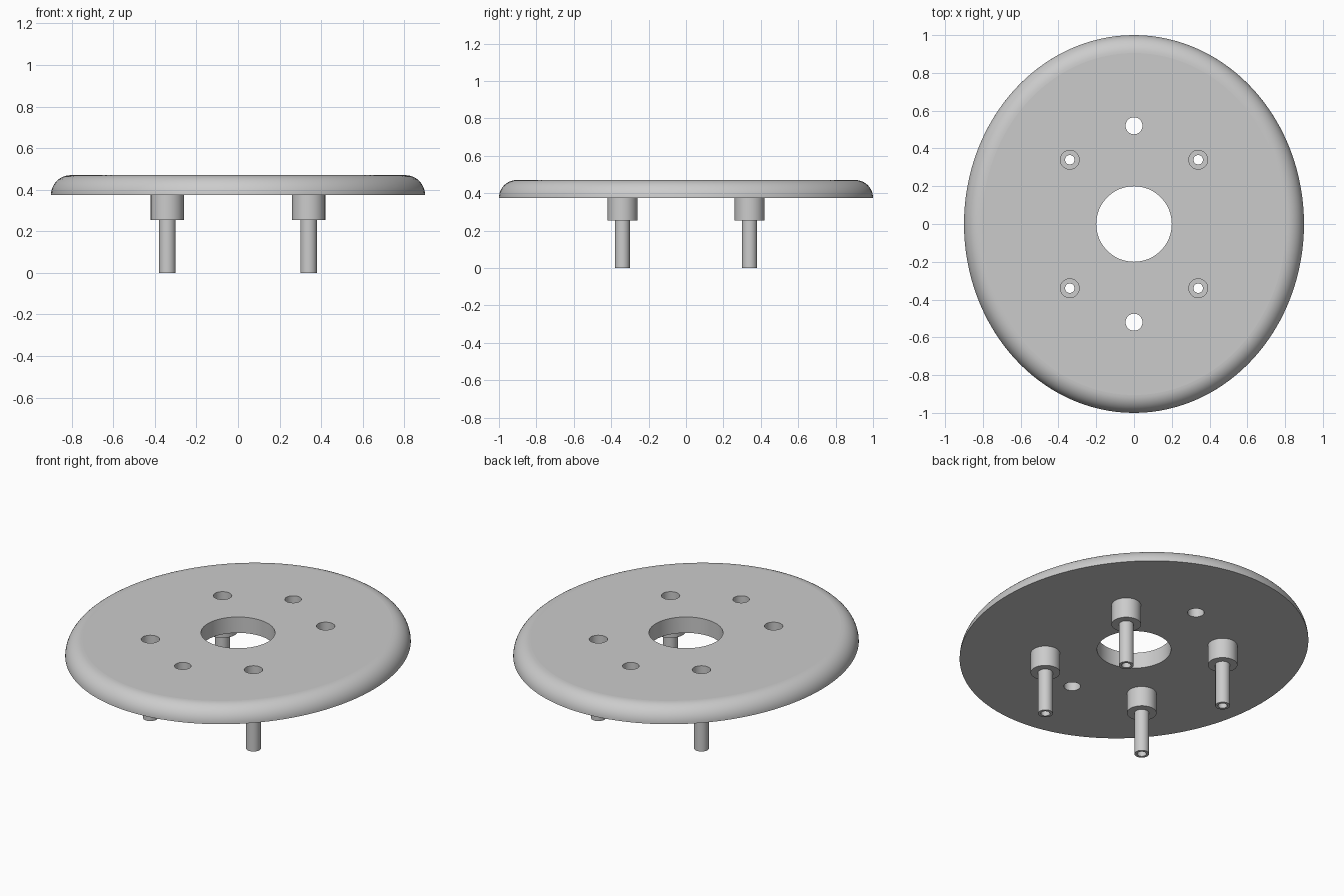
import bpy, bmesh, math

cube = bpy.data.objects.get("Cube")
if cube:
    bpy.data.objects.remove(cube, do_unlink=True)

PLATE_BOTTOM, PLATE_TOP = 0.375, 0.47
HALF_X, HALF_Y = 0.9, 1.0
POST = 0.34        # post offset from the centre on both axes
COUNTERBORE = 0.05

grey = bpy.data.materials.new("plain_grey")
grey.use_nodes = True
colour = (0.6, 0.6, 0.6, 1)
grey.diffuse_color = colour
grey.node_tree.nodes["Principled BSDF"].inputs["Base Color"].default_value = colour


def stack_rings(bm, rings, segments, caps=True):
    """Join elliptical rings (half x, half y, z), with optional end caps."""
    loops = []
    for rx, ry, z in rings:
        angles = [2 * math.pi * i / segments for i in range(segments)]
        loops.append([bm.verts.new((rx * math.cos(a), ry * math.sin(a), z)) for a in angles])
    for low, high in zip(loops, loops[1:]):
        for i in range(segments):
            j = (i + 1) % segments
            bm.faces.new((low[i], low[j], high[j], high[i]))
    if caps:
        bm.faces.new(loops[0][::-1])
        bm.faces.new(loops[-1])
    return [v for loop in loops for v in loop]


def make_object(name, bm):
    mesh = bpy.data.meshes.new(name)
    bm.to_mesh(mesh)
    bm.free()
    obj = bpy.data.objects.new(name, mesh)
    bpy.context.collection.objects.link(obj)
    mesh.materials.append(grey)
    return obj


def select(obj):
    bpy.ops.object.select_all(action='DESELECT')
    obj.select_set(True)
    bpy.context.view_layer.objects.active = obj


def smooth(obj):
    select(obj)
    bpy.ops.object.shade_smooth_by_angle(angle=math.radians(35))
    # keep the level faces truly flat
    for face in obj.data.polygons:
        if abs(face.normal.z) > 0.9999:
            face.use_smooth = False


# Oval plate with a quarter-round upper rim
bm = bmesh.new()
radius = PLATE_TOP - PLATE_BOTTOM
steps = 12
rim = []
for i in range(steps + 1):
    a = math.pi / 2 * i / steps
    inset = radius * (1 - math.cos(a))
    rim.append((HALF_X - inset, HALF_Y - inset, PLATE_BOTTOM + radius * math.sin(a)))
stack_rings(bm, rim, 128)
plate = make_object("oval_plate", bm)

# Through holes: centre opening, two plain holes, four screw holes
posts = [(sx * POST, sy * POST) for sx in (-1, 1) for sy in (-1, 1)]
holes = [(0, 0, 0.2), (0, 0.52, 0.045), (0, -0.52, 0.045)]
holes += [(x, y, COUNTERBORE) for x, y in posts]
bm = bmesh.new()
for x, y, r in holes:
    verts = stack_rings(bm, [(r, r, 0.3), (r, r, 0.6)], 64 if r > 0.1 else 32)
    bmesh.ops.translate(bm, verts=verts, vec=(x, y, 0))
cutter = make_object("hole_cutter", bm)
cutter.hide_render = True

cut = plate.modifiers.new("holes", 'BOOLEAN')
cut.operation = 'DIFFERENCE'
cut.solver = 'EXACT'
cut.object = cutter
select(plate)
bpy.ops.object.modifier_apply(modifier=cut.name)
bpy.data.objects.remove(cutter, do_unlink=True)
smooth(plate)

# Hollow stepped posts: counterbore, bore, pin and collar
profile = [(COUNTERBORE, PLATE_BOTTOM), (COUNTERBORE, 0.31), (0.025, 0.31), (0.025, 0),
           (0.04, 0), (0.04, 0.255), (0.08, 0.255), (0.08, PLATE_BOTTOM)]
for x, y in posts:
    bm = bmesh.new()
    stack_rings(bm, [(r, r, z) for r, z in profile], 32, caps=False)
    name = ("back" if y > 0 else "front") + ("_left" if x > 0 else "_right") + "_post"
    post = make_object(name, bm)
    post.location = (x, y, 0)
    smooth(post)
